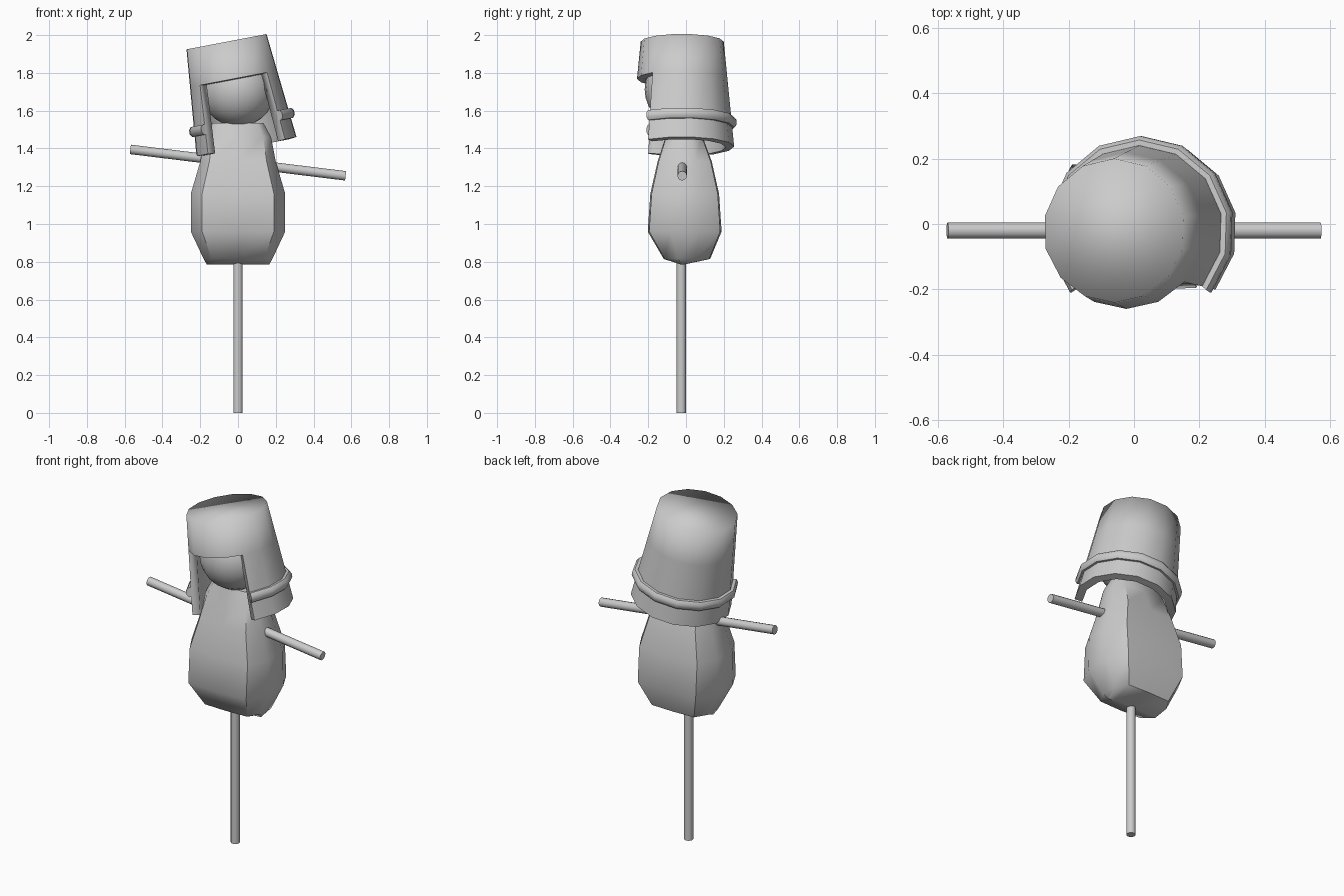
import bpy, bmesh
from math import sin, cos, pi, radians
from mathutils import Vector

if "Cube" in bpy.data.objects:
    bpy.data.objects.remove(bpy.data.objects["Cube"])


def finish(name, bm, angle=40, thickness=0.0):
    """Turn a bmesh into a smooth-shaded object, optionally with inward thickness."""
    me = bpy.data.meshes.new(name)
    bm.to_mesh(me)
    bm.free()
    ob = bpy.data.objects.new(name, me)
    bpy.context.collection.objects.link(ob)
    bpy.ops.object.select_all(action='DESELECT')
    ob.select_set(True)
    bpy.context.view_layer.objects.active = ob
    if thickness:
        mod = ob.modifiers.new("wall", 'SOLIDIFY')
        mod.thickness = thickness
        mod.offset = -1
        mod.use_even_offset = True
        bpy.ops.object.modifier_apply(modifier=mod.name)
    bpy.ops.object.shade_smooth_by_angle(angle=radians(angle))
    return ob


def loft(name, rings, angle=40):
    """Skin a list of equal-length closed rings and cap both ends."""
    bm = bmesh.new()
    rows = [[bm.verts.new(p) for p in ring] for ring in rings]
    n = len(rows[0])
    for a, b in zip(rows, rows[1:]):
        for i in range(n):
            j = (i + 1) % n
            bm.faces.new((a[i], a[j], b[j], b[i]))
    bm.faces.new(rows[0][::-1])
    bm.faces.new(rows[-1])
    bmesh.ops.recalc_face_normals(bm, faces=bm.faces)
    return finish(name, bm, angle)


def rod(name, start, end, radius, sides=12):
    start, end = Vector(start), Vector(end)
    turn = (end - start).to_track_quat('Z', 'Y')
    ring = [turn @ Vector((radius * cos(2 * pi * i / sides), radius * sin(2 * pi * i / sides), 0))
            for i in range(sides)]
    return loft(name, [[p + c for p in ring] for c in (start, end)])


# Pole and slightly tilted arm bar
rod("pole", (0, -0.025, 0), (0, -0.025, 1.3), 0.025)
rod("arm_bar", (-0.57, -0.02, 1.395), (0.57, -0.02, 1.255), 0.025)

# Stuffed sack body: boxy outline with cut corners, pinched at the bottom
outline = [(1, -.4), (1, .4), (.76, 1), (0, 1.04), (-.76, 1),
           (-1, .4), (-1, -.4), (-.76, -1), (0, -1.04), (.76, -1)]
levels = [(0.785, 0.165, 0.006, -0.02), (0.815, 0.182, 0.118, 0.005),
          (0.96, 0.25, 0.188, -0.007), (1.16, 0.25, 0.175, -0.007),
          (1.33, 0.20, 0.138, -0.007), (1.46, 0.175, 0.095, -0.01),
          (1.535, 0.135, 0.075, -0.01)]
loft("sack_body", [[(x * a, y * b + c, z) for x, y in outline] for z, a, b, c in levels], 50)

# Round head
bm = bmesh.new()
bmesh.ops.create_uvsphere(bm, u_segments=24, v_segments=14, radius=0.197)
finish("head", bm).location = (0, -0.022, 1.712)

# Bucket: 14-sided cone with a face opening cut in the front
HALF = 49
HEIGHT, OPEN_TOP = 0.565, 0.365
wall_angles = [radians(-90 + HALF + (360 - 2 * HALF) * i / 10) for i in range(11)]
front_angles = [radians(270 - HALF + 2 * HALF * i / 4) for i in range(1, 4)]


def bucket_radius(s):
    return 0.275 - 0.055 * s / HEIGHT


def place_bucket(ob):
    ob.location = (0.045, -0.02, 1.41)
    ob.rotation_euler = (0, radians(-10.8), 0)


bm = bmesh.new()
all_angles = wall_angles + front_angles
low = [bm.verts.new((bucket_radius(0) * cos(a), bucket_radius(0) * sin(a), 0)) for a in wall_angles]
mid, top = [[bm.verts.new((bucket_radius(s) * cos(a), bucket_radius(s) * sin(a), s)) for a in all_angles]
            for s in (OPEN_TOP, HEIGHT)]
for i in range(10):
    bm.faces.new((low[i], low[i + 1], mid[i + 1], mid[i]))
for i in range(14):
    j = (i + 1) % 14
    bm.faces.new((mid[i], mid[j], top[j], top[i]))
bm.faces.new(top)
place_bucket(finish("bucket", bm, 86, 0.043))

# Rounded band around the bucket, ending at the opening
S = 0.13
section = [(0.022 * cos(pi * k / 4 + pi / 8), 0.029 * sin(pi * k / 4 + pi / 8)) for k in range(8)]
rings = [[((bucket_radius(S) + 0.006 + u) * cos(a), (bucket_radius(S) + 0.006 + u) * sin(a), S + v)
          for u, v in section] for a in wall_angles]
place_bucket(loft("bucket_band", rings, 50))
